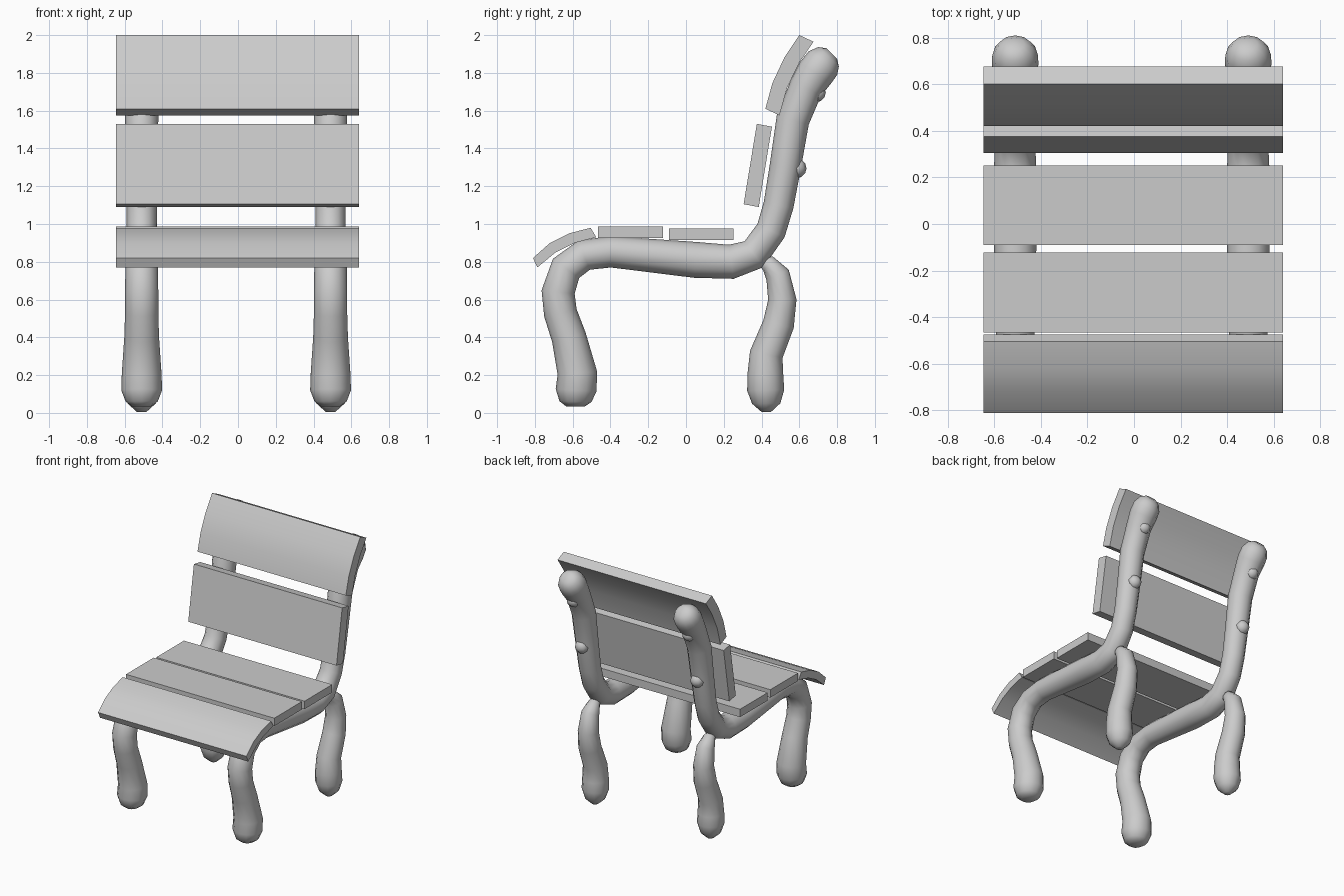
import bpy, bmesh, math
from mathutils import Vector

if "Cube" in bpy.data.objects:
    bpy.data.objects.remove(bpy.data.objects["Cube"], do_unlink=True)

grey = bpy.data.materials.new("plain grey")
grey.use_nodes = True
grey.diffuse_color = (0.6, 0.6, 0.6, 1)
grey.node_tree.nodes["Principled BSDF"].inputs["Base Color"].default_value = (0.6, 0.6, 0.6, 1)

SIDES = 12
LEFT, RIGHT = 0.49, -0.51


def finish(bm, name, angle):
    bmesh.ops.recalc_face_normals(bm, faces=bm.faces)
    mesh = bpy.data.meshes.new(name)
    bm.to_mesh(mesh)
    bm.free()
    mesh.materials.append(grey)
    obj = bpy.data.objects.new(name, mesh)
    bpy.context.collection.objects.link(obj)
    bpy.ops.object.select_all(action="DESELECT")
    obj.select_set(True)
    bpy.context.view_layer.objects.active = obj
    bpy.ops.object.shade_smooth_by_angle(angle=math.radians(angle))
    return obj


def limb(name, x, path):
    """Round branch along (y, z, radius) points in a side plane."""
    bm = bmesh.new()
    pts = [Vector((x, y, z)) for y, z, r in path]
    rings = []
    for i, p in enumerate(pts):
        before = (p - pts[i - 1]).normalized() if i else Vector()
        after = (pts[i + 1] - p).normalized() if i + 1 < len(pts) else Vector()
        t = (before + after).normalized()
        across = Vector((0, -t.z, t.y))
        ring = []
        for k in range(SIDES):
            a = math.tau * k / SIDES
            offset = Vector((math.cos(a), 0, 0)) + across * math.sin(a)
            ring.append(bm.verts.new(p + offset * path[i][2]))
        rings.append(ring)
    for a, b in zip(rings, rings[1:]):
        for k in range(SIDES):
            n = (k + 1) % SIDES
            bm.faces.new((a[k], a[n], b[n], b[k]))
    bm.faces.new(rings[0])
    bm.faces.new(rings[-1])
    return finish(bm, name, 60)


def slat(name, outline):
    """Board with a (y, z) side outline, extruded across the seat."""
    bm = bmesh.new()
    face = bm.faces.new([bm.verts.new((-0.645, y, z)) for y, z in outline])
    new = bmesh.ops.extrude_face_region(bm, geom=[face])["geom"]
    moved = [v for v in new if isinstance(v, bmesh.types.BMVert)]
    bmesh.ops.translate(bm, verts=moved, vec=(1.285, 0, 0))
    return finish(bm, name, 30)


def knot(name, x, y, z, r):
    """Small bump on the back of a branch."""
    bm = bmesh.new()
    bmesh.ops.create_uvsphere(bm, u_segments=8, v_segments=6, radius=r)
    bmesh.ops.translate(bm, verts=bm.verts, vec=(x, y, z))
    return finish(bm, name, 60)


# Side branches: front foot, seat rail and back post in one sweep
main_path = [
    (-0.585, 0.035, 0.05), (-0.585, 0.06, 0.085), (-0.582, 0.12, 0.108),
    (-0.575, 0.21, 0.105), (-0.62, 0.40, 0.092), (-0.665, 0.53, 0.088),
    (-0.677, 0.64, 0.088), (-0.635, 0.765, 0.086), (-0.54, 0.835, 0.083),
    (-0.40, 0.853, 0.083), (0.05, 0.81, 0.095), (0.24, 0.80, 0.091),
    (0.36, 0.84, 0.085), (0.45, 0.965, 0.08), (0.49, 1.10, 0.08),
    (0.525, 1.30, 0.083), (0.565, 1.55, 0.088), (0.635, 1.72, 0.09),
    (0.685, 1.80, 0.10), (0.725, 1.852, 0.098), (0.755, 1.885, 0.075),
    (0.772, 1.902, 0.04)]

# Rear legs branching below the bend
leg_path = [
    (0.39, 0.805, 0.02), (0.435, 0.79, 0.045), (0.485, 0.73, 0.065),
    (0.51, 0.60, 0.075), (0.49, 0.47, 0.083), (0.425, 0.31, 0.088),
    (0.42, 0.20, 0.095), (0.422, 0.12, 0.098), (0.425, 0.05, 0.075),
    (0.425, 0.005, 0.025)]

for side, x in (("left", LEFT), ("right", RIGHT)):
    limb(side + "_side_branch", x, main_path)
    limb(side + "_rear_leg", x, leg_path)
    knot(side + "_lower_knot", x, 0.585, 1.295, 0.053)
    knot(side + "_upper_knot", x, 0.69, 1.695, 0.05)

# Seat boards
slat("front_seat_slat", [
    (-0.81, 0.82), (-0.72, 0.90), (-0.62, 0.95), (-0.505, 0.98),
    (-0.475, 0.93), (-0.59, 0.90), (-0.69, 0.85), (-0.787, 0.77)])
for name, y, z in (("middle_seat_slat", -0.465, 0.925), ("rear_seat_slat", -0.09, 0.915)):
    slat(name, [(y, z), (y + 0.342, z), (y + 0.342, z + 0.062), (y, z + 0.062)])

# Backrest boards
slat("lower_back_slat", [(0.305, 1.105), (0.375, 1.53), (0.455, 1.515), (0.385, 1.09)])
slat("upper_back_slat", [
    (0.42, 1.61), (0.457, 1.745), (0.52, 1.88), (0.60, 2.0),
    (0.675, 1.965), (0.60, 1.855), (0.535, 1.72), (0.495, 1.575)])
